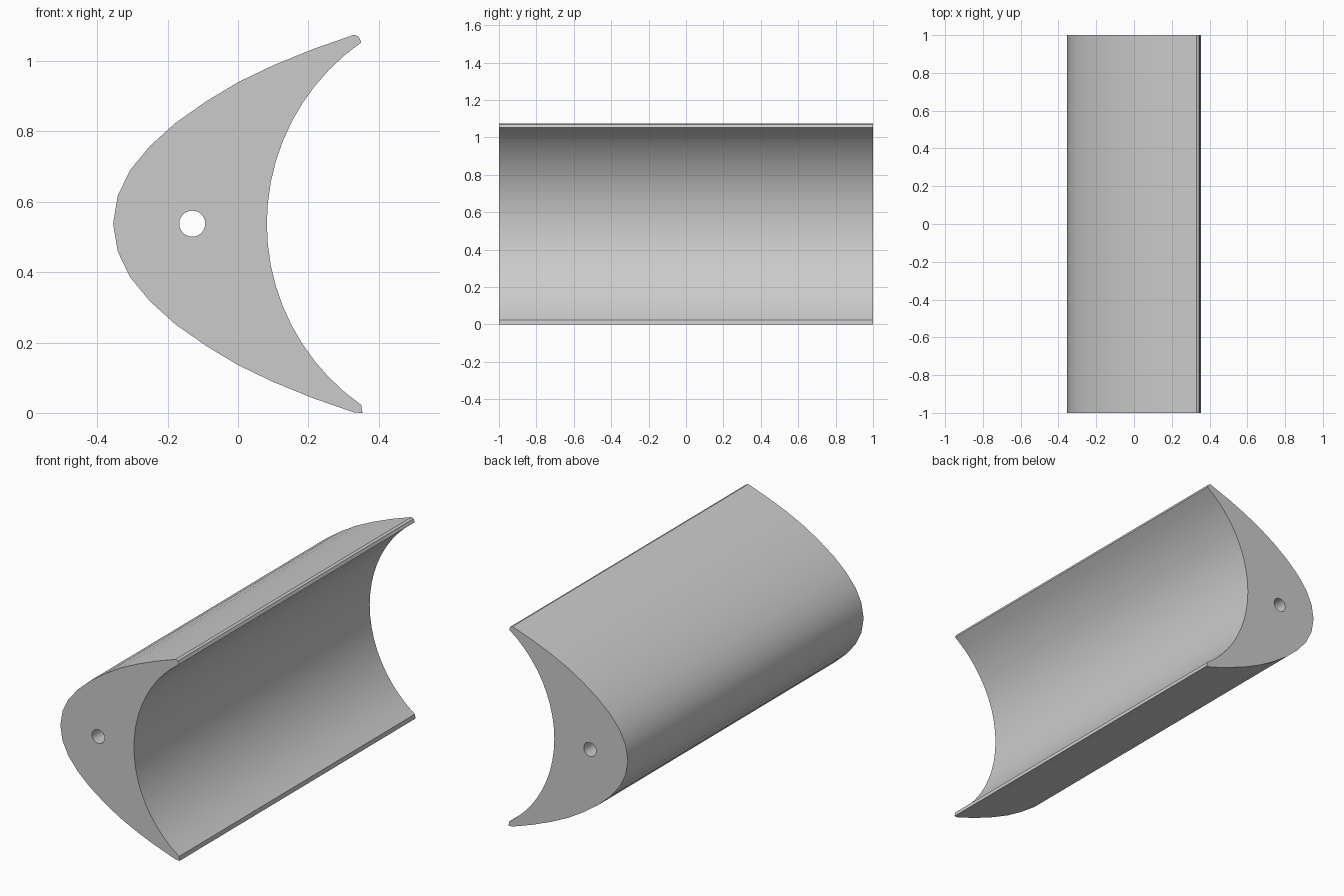
import bpy, bmesh, math

cube = bpy.data.objects.get("Cube")
if cube:
    bpy.data.objects.remove(cube, do_unlink=True)

MID = 0.538      # height of the symmetry line
HALF = 1.0       # half length along y

# Grey material
grey = bpy.data.materials.new("plain grey")
grey.use_nodes = True
colour = (0.6, 0.6, 0.6, 1)
grey.diffuse_color = colour
grey.node_tree.nodes["Principled BSDF"].inputs["Base Color"].default_value = colour

# Rounded nose, from the nose tip to the upper edge (height above the middle)
upper = [(-0.355, 0), (-0.342, 0.079), (-0.307, 0.152), (-0.25, 0.221),
         (-0.178, 0.286), (-0.09, 0.348), (0, 0.402), (0.1, 0.45),
         (0.21, 0.495), (0.33, 0.537)]
lower = [(x, -h) for x, h in upper[:0:-1]]

# Hollow side: a circular arc from the upper edge to the lower edge
R, CX, SWEEP, STEPS = 0.629, 0.711, math.radians(55), 20
arc = []
for i in range(STEPS + 1):
    a = SWEEP * (1 - 2 * i / STEPS)
    arc.append((CX - R * math.cos(a), R * math.sin(a)))

outline = upper + [(0.343, 0.532)] + arc + [(0.354, -0.538)] + lower

# Round bore through the whole length
bore = [(-0.13 + 0.037 * math.cos(math.tau * i / 24),
         0.037 * math.sin(math.tau * i / 24)) for i in range(24)]

# Fill the section between the two loops, then extrude it along y
bm = bmesh.new()
edges = []
for loop in (outline, bore):
    verts = [bm.verts.new((x, -HALF, MID + h)) for x, h in loop]
    edges += [bm.edges.new((v, verts[i - 1])) for i, v in enumerate(verts)]
bmesh.ops.triangle_fill(bm, edges=edges, use_beauty=True)
result = bmesh.ops.extrude_face_region(bm, geom=bm.faces[:], use_keep_orig=True)
moved = [g for g in result["geom"] if isinstance(g, bmesh.types.BMVert)]
bmesh.ops.translate(bm, verts=moved, vec=(0, 2 * HALF, 0))
bmesh.ops.recalc_face_normals(bm, faces=bm.faces[:])
bmesh.ops.dissolve_limit(bm, angle_limit=0.001, verts=bm.verts[:], edges=bm.edges[:])

mesh = bpy.data.meshes.new("curved_block")
bm.to_mesh(mesh)
bm.free()
mesh.materials.append(grey)
block = bpy.data.objects.new("curved_block", mesh)
bpy.context.collection.objects.link(block)
bpy.context.view_layer.objects.active = block
block.select_set(True)
bpy.ops.object.shade_smooth_by_angle(angle=math.radians(25))
